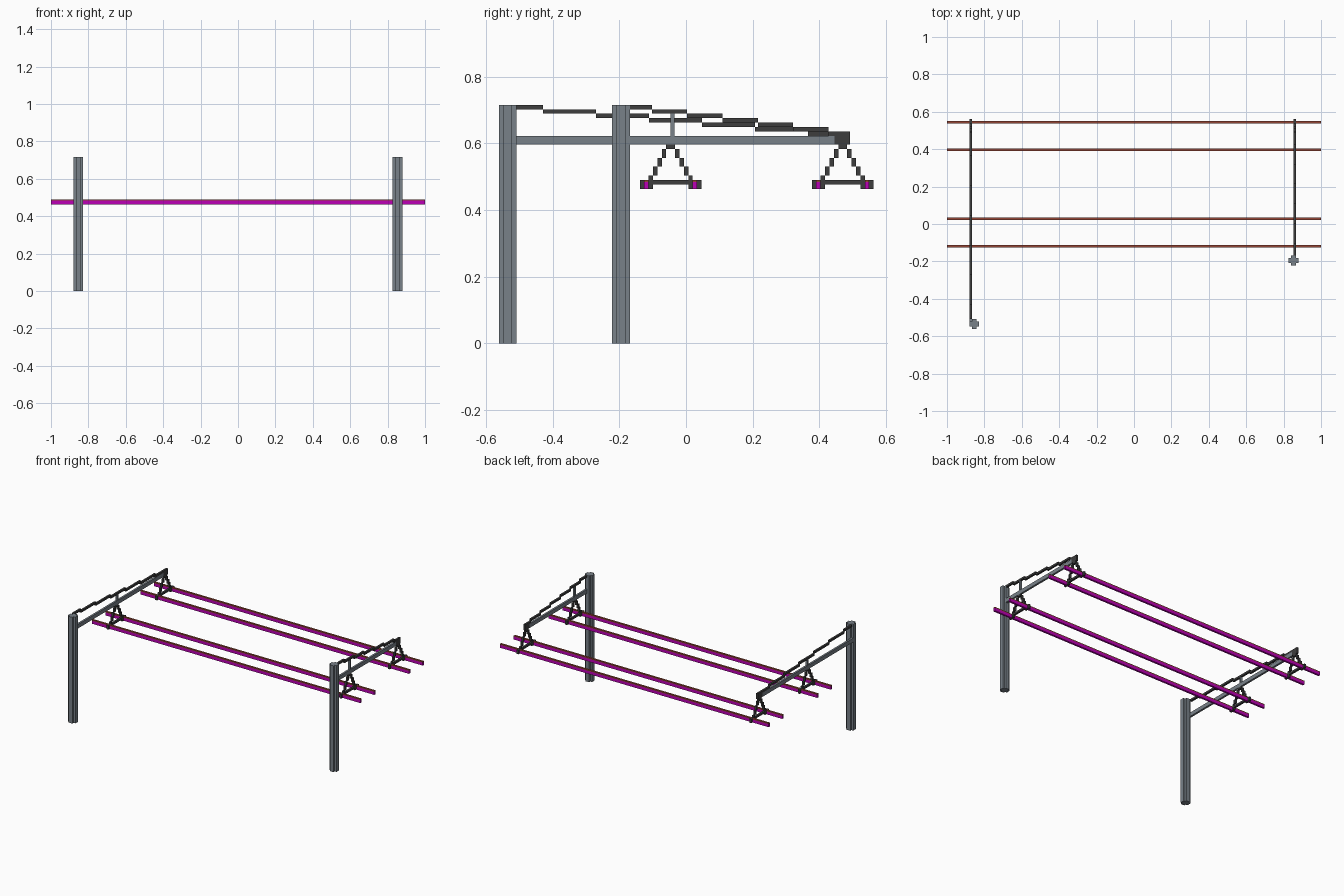
import bpy, bmesh
from mathutils import Matrix, Vector

if "Cube" in bpy.data.objects:
    bpy.data.objects.remove(bpy.data.objects["Cube"])

V = 2 / 151  # block size the whole model is built on


def material(name, rgb):
    m = bpy.data.materials.new(name)
    m.use_nodes = True
    m.diffuse_color = (*rgb, 1)
    bsdf = next(n for n in m.node_tree.nodes if n.type == 'BSDF_PRINCIPLED')
    bsdf.inputs["Base Color"].default_value = (*rgb, 1)
    return m


STEEL = material("steel grey", (0.19, 0.22, 0.25))
DARK = material("dark grey", (0.047, 0.047, 0.047))
MAGENTA = material("magenta", (0.5, 0.0, 0.46))
BROWN = material("red brown", (0.3, 0.06, 0.035))


def make(name, boxes, mat):
    """One object from a list of (x0, x1, y0, y1, z0, z1) boxes."""
    bm = bmesh.new()
    for x0, x1, y0, y1, z0, z1 in boxes:
        mid = Vector((x0 + x1, y0 + y1, z0 + z1)) / 2
        size = Matrix.Diagonal((x1 - x0, y1 - y0, z1 - z0, 1))
        bmesh.ops.create_cube(bm, size=1, matrix=Matrix.Translation(mid) @ size)
    me = bpy.data.meshes.new(name)
    bm.to_mesh(me)
    bm.free()
    me.materials.append(mat)
    bpy.context.collection.objects.link(bpy.data.objects.new(name, me))


def post(name, cx, cy):
    """Square column with notched corners."""
    w, n = 2 * V, V
    corner = [(w, -n), (w, n), (n, n)]
    pts = []
    for _ in range(4):
        pts += corner
        corner = [(-y, x) for x, y in corner]
    bm = bmesh.new()
    face = bm.faces.new([bm.verts.new((cx + x, cy + y, 0)) for x, y in pts])
    top = bmesh.ops.extrude_face_region(bm, geom=[face])["geom"]
    bmesh.ops.translate(bm, vec=(0, 0, 54 * V),
                        verts=[g for g in top if isinstance(g, bmesh.types.BMVert)])
    bmesh.ops.recalc_face_normals(bm, faces=bm.faces)
    me = bpy.data.meshes.new(name)
    bm.to_mesh(me)
    bm.free()
    me.materials.append(STEEL)
    bpy.context.collection.objects.link(bpy.data.objects.new(name, me))


HANGERS = {"front": -0.046, "back": 0.47}
BEAM_Z, BEAM_TOP = 45 * V, 47 * V
ARM_END, CLAMP_START = 0.492, 0.445

# Two frames: post, arm, stepped stay cable, end clamp, hangers
for side, px, py, ax, first, step in (("right", -0.854, -0.535, -0.874, 6, 12),
                                      ("left", 0.853, -0.195, 0.86, 5, 8)):
    x0, x1 = ax - V / 2, ax + V / 2
    start = py + 2 * V
    post(side + "_post", px, py)
    make(side + "_arm", [(x0, x1, start - V, CLAMP_START, BEAM_Z, BEAM_TOP)], STEEL)

    # Stay cable descending one block per step
    cable, y, strut_top = [], start, BEAM_TOP
    for row in range(7):
        end = ARM_END if row == 6 else start + (first + row * step) * V
        top = (54 - row) * V
        cable.append((x0, x1, y, end, top - V, top))
        if y <= -0.04 < end:
            strut_top = top - V
        y = end
    make(side + "_stay_cable", cable, DARK)
    make(side + "_strut", [(x0, x1, -0.047, -0.047 + V, BEAM_TOP, strut_top)], STEEL)
    make(side + "_end_clamp", [(x0, x1, CLAMP_START, ARM_END, BEAM_Z, BEAM_TOP)], DARK)

    # Triangular hangers: stepped legs, cross bar and end blocks
    for place, cy in HANGERS.items():
        parts = [(x0, x1, cy - 5.5 * V, cy + 5.5 * V, 36 * V, 37 * V)]
        for s in (-1, 1):
            for k in range(8):
                mid = cy + s * (0.5 + (k + 1) // 2) * V
                z = (44 - k) * V
                parts.append((x0, x1, mid - V / 2, mid + V / 2, z, z + V))
            block = cy + s * 5.5 * V
            parts.append((x0, x1, block - 1.5 * V, block + 1.5 * V, 35 * V, 37 * V))
        make(f"{side}_{place}_hanger", parts, DARK)

# Long rails: magenta body with a red brown upper strip
for place, cy in HANGERS.items():
    for label, s in (("front", -1), ("back", 1)):
        y = cy + s * 5.5 * V
        y0, y1 = y - V / 2, y + V / 2
        split = 36.5 * V
        make(f"{place}_{label}_rail", [(-1, 1, y0, y1, 35 * V, split)], MAGENTA)
        make(f"{place}_{label}_rail_strip", [(-1, 1, y0, y1, split, 37 * V)], BROWN)
